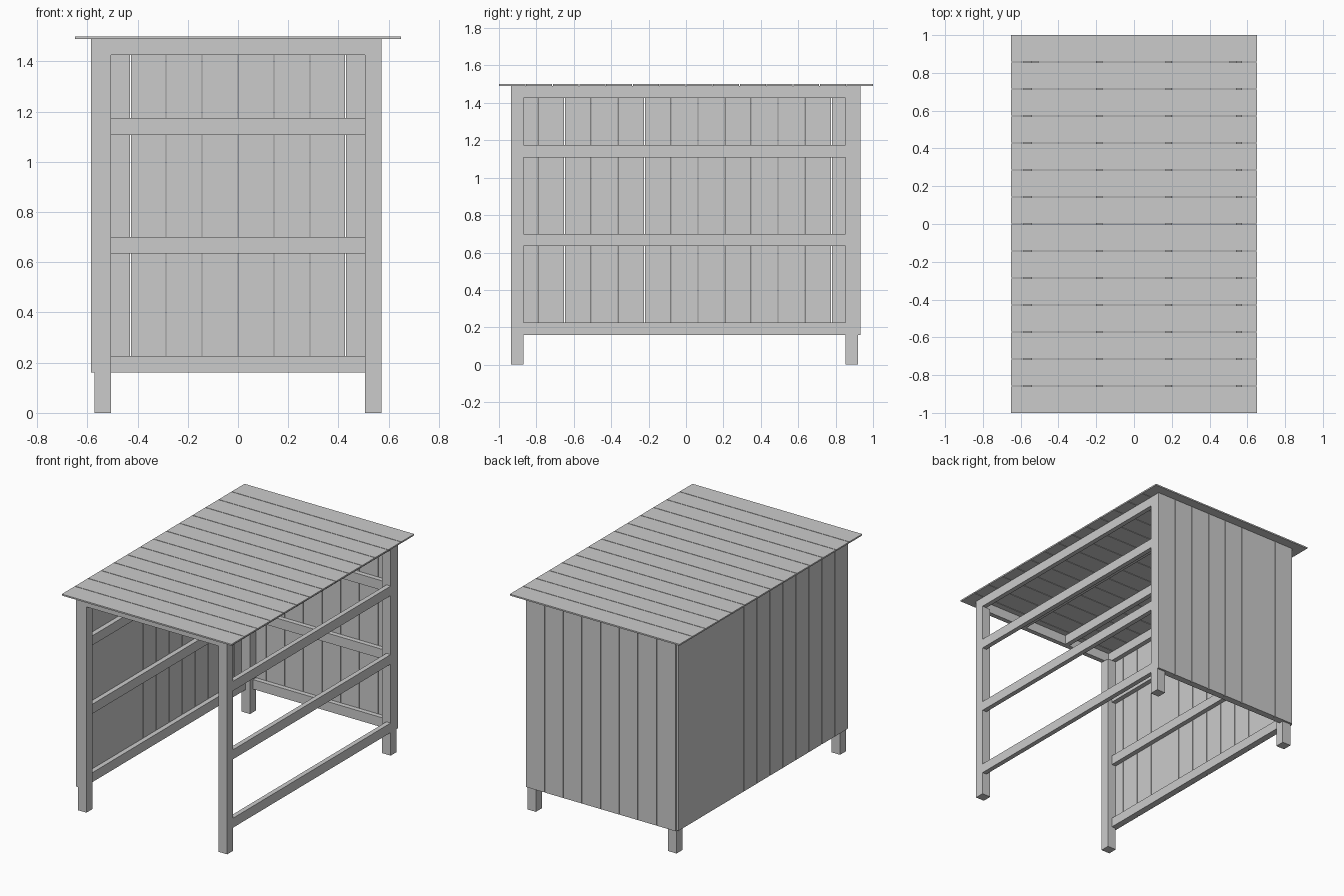
import bpy
import bmesh
from mathutils import Matrix, Vector

cube = bpy.data.objects.get("Cube")
if cube:
    bpy.data.objects.remove(cube, do_unlink=True)

wood = bpy.data.materials.new("plain_grey")
wood.use_nodes = True
grey = (0.6, 0.6, 0.6, 1)
wood.diffuse_color = grey
wood.node_tree.nodes["Principled BSDF"].inputs["Base Color"].default_value = grey


def box(name, x, y, z):
    """Box spanning the given (low, high) range on each axis."""
    spans = (x, y, z)
    size = Vector([hi - lo for lo, hi in spans])
    mesh = bpy.data.meshes.new(name)
    bm = bmesh.new()
    bmesh.ops.create_cube(bm, size=1, matrix=Matrix.Diagonal(size).to_4x4())
    bm.to_mesh(mesh)
    bm.free()
    mesh.materials.append(wood)
    obj = bpy.data.objects.new(name, mesh)
    obj.location = [(lo + hi) / 2 for lo, hi in spans]
    bpy.context.collection.objects.link(obj)


def planks(name, count, axis, x, y, z, gap=0.004):
    """Row of planks that fills a box, split along one axis."""
    spans = [x, y, z]
    lo, hi = spans[axis]
    step = (hi - lo) / count
    for i in range(count):
        a, b = lo + i * step, lo + (i + 1) * step
        spans[axis] = (a + gap / 2 * (i > 0), b - gap / 2 * (i < count - 1))
        box(f"{name}_{i + 1}", *spans)


# Main dimensions
HALF_X = 0.572
FRONT, BACK = -0.935, 0.92
POST, THIN = 0.066, 0.033
BOTTOM, POST_TOP, EAVES, TOP = 0.16, 1.425, 1.49, 1.5
BOARD = 0.014


def side_span(sign, depth):
    """Range inwards from the outer frame face on one side."""
    return tuple(sorted((sign * HALF_X, sign * (HALF_X - depth))))


# Corner posts
for sign, side in ((1, "left"), (-1, "right")):
    x = side_span(sign, POST)
    box(f"front_{side}_post", x, (FRONT, FRONT + POST), (0, POST_TOP))
    box(f"back_{side}_post", x, (BACK - POST, BACK), (0, POST_TOP))

# Rails on both sides and the back; the front is open
for level, z in (("lower", BOTTOM), ("middle", 0.634), ("upper", 1.108)):
    height = (z, z + POST)
    for sign, side in ((1, "left"), (-1, "right")):
        box(f"{side}_{level}_rail", side_span(sign, THIN),
            (FRONT + POST, BACK - POST), height)
    box(f"back_{level}_rail", (POST - HALF_X, HALF_X - POST),
        (BACK - THIN, BACK), height)

# Top frame and rafters
head = (POST_TOP, EAVES)
inner_y = (FRONT + THIN, BACK - THIN)
box("front_top_beam", (-HALF_X, HALF_X), (FRONT, FRONT + THIN), head)
box("back_top_beam", (-HALF_X, HALF_X), (BACK - THIN, BACK), head)
for sign, side in ((1, "left"), (-1, "right")):
    box(f"{side}_top_beam", side_span(sign, THIN), inner_y, head)
    mid = sign * 0.184
    box(f"{side}_rafter", (mid - THIN / 2, mid + THIN / 2), inner_y, head)

# Wall cladding on the back and one side
planks("back_wall_plank", 8, 0, (-HALF_X, HALF_X), (BACK, BACK + BOARD), (BOTTOM, EAVES))
planks("side_wall_plank", 13, 1, (-HALF_X - BOARD, -HALF_X), (FRONT, BACK), (BOTTOM, EAVES))

# Flat plank roof
planks("roof_plank", 14, 1, (-0.65, 0.65), (-1, 1), (EAVES, TOP))
